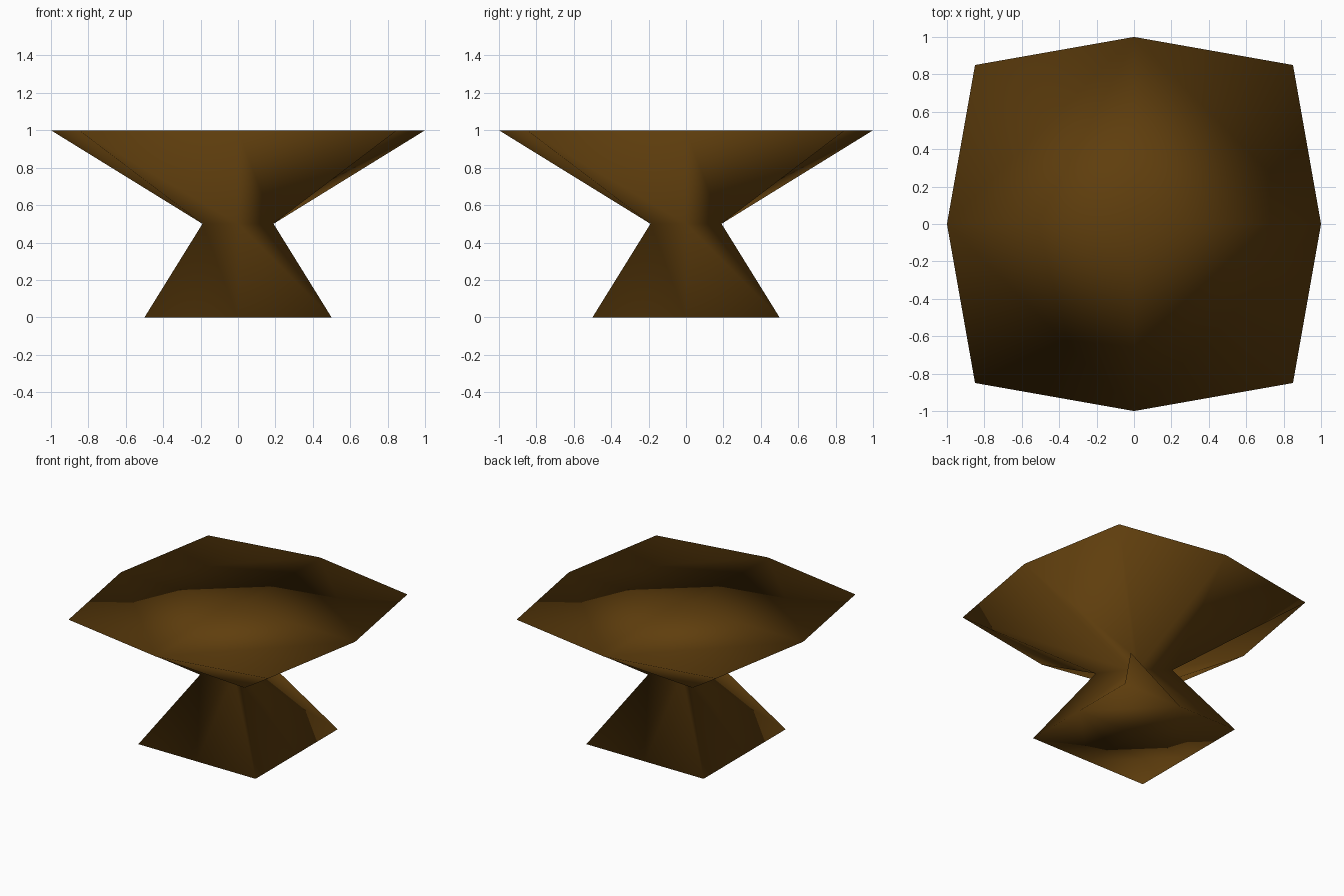
import bpy, bmesh

if "Cube" in bpy.data.objects:
    bpy.data.objects.remove(bpy.data.objects["Cube"])

# material
brown = bpy.data.materials.new("dark_brown")
brown.diffuse_color = (0.115, 0.048, 0.004, 1)
brown.use_nodes = True
brown.node_tree.nodes["Principled BSDF"].inputs["Base Color"].default_value = brown.diffuse_color

# once-subdivided cube: three levels, each a ring of corners and mid points
bm = bmesh.new()
dirs = [(-1, -1), (0, -1), (1, -1), (1, 0), (1, 1), (0, 1), (-1, 1), (-1, 0)]
levels = [(0.0, 0.5, 0.5), (0.5, 0.19, 0.05), (1.0, 0.85, 1.0)]  # z, corner, mid


def ring(z, corner, mid):
    return [bm.verts.new((x * (corner if x and y else mid),
                          y * (corner if x and y else mid), z)) for x, y in dirs]


rings = [ring(*lv) for lv in levels]

# side walls, pinched in at the waist mid points
for lo, hi in zip(rings, rings[1:]):
    for i in range(8):
        j = (i + 1) % 8
        bm.faces.new((lo[i], lo[j], hi[i]))
        bm.faces.new((lo[j], hi[j], hi[i]))

# flat table top and underside around a centre point
for r, z in ((rings[0], 0.0), (rings[2], 1.0)):
    c = bm.verts.new((0, 0, z))
    for i in range(0, 8, 2):
        bm.faces.new((c, r[i - 1], r[i + 1]))
        bm.faces.new((r[i - 1], r[i], r[i + 1]))

bmesh.ops.recalc_face_normals(bm, faces=bm.faces)
for f in bm.faces:
    f.smooth = True

me = bpy.data.meshes.new("pedestal_table")
bm.to_mesh(me)
bm.free()
me.materials.append(brown)
ob = bpy.data.objects.new("pedestal_table", me)
bpy.context.collection.objects.link(ob)
